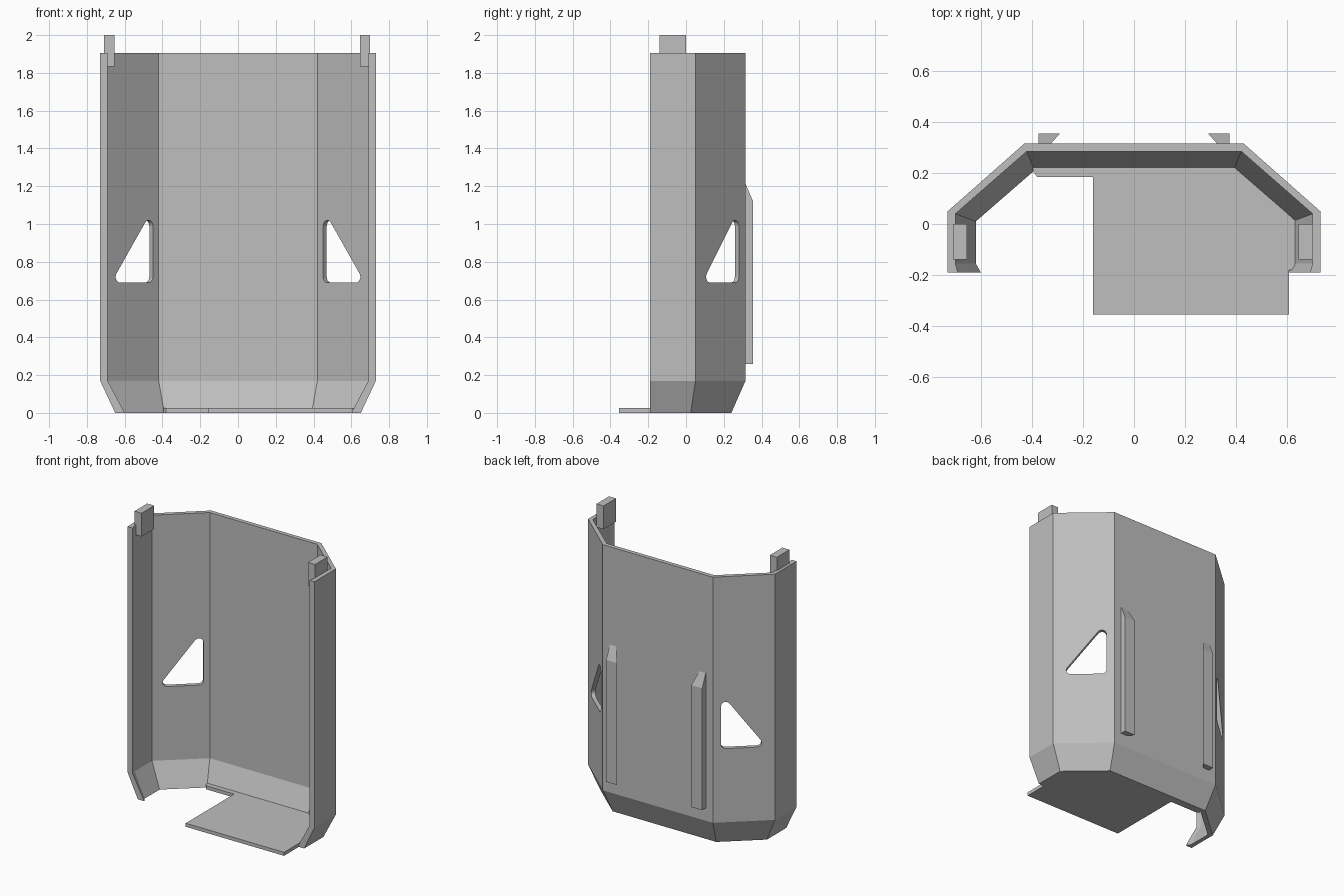
import bpy, bmesh, math
from mathutils import Vector

cube = bpy.data.objects.get("Cube")
if cube:
    bpy.data.objects.remove(cube, do_unlink=True)

grey = bpy.data.materials.new("plain grey")
grey.use_nodes = True
colour = (0.52, 0.52, 0.52, 1)
grey.diffuse_color = colour
grey.node_tree.nodes["Principled BSDF"].inputs["Base Color"].default_value = colour


def loft(name, rings):
    """Solid skinned through matching rings of points, capped at both ends."""
    bm = bmesh.new()
    loops = [[bm.verts.new(p) for p in ring] for ring in rings]
    n = len(loops[0])
    for a, b in zip(loops, loops[1:]):
        for i in range(n):
            j = (i + 1) % n
            bm.faces.new((a[i], a[j], b[j], b[i]))
    bm.faces.new(loops[0][::-1])
    bm.faces.new(loops[-1])
    bmesh.ops.recalc_face_normals(bm, faces=bm.faces)
    mesh = bpy.data.meshes.new(name)
    bm.to_mesh(mesh)
    bm.free()
    obj = bpy.data.objects.new(name, mesh)
    obj.data.materials.append(grey)
    bpy.context.collection.objects.link(obj)
    return obj


def prism(name, outline, z0, z1):
    return loft(name, [[(x, y, z) for x, y in outline] for z in (z0, z1)])


def box(name, x0, x1, y0, y1, z0, z1):
    return prism(name, [(x0, y0), (x1, y0), (x1, y1), (x0, y1)], z0, z1)


def round_corners(points, r, steps=6):
    """Outline with each corner replaced by an arc of radius r."""
    out = []
    for i, p in enumerate(points):
        p = Vector(p)
        a = (Vector(points[i - 1]) - p).normalized()
        b = (Vector(points[(i + 1) % len(points)]) - p).normalized()
        half = a.angle(b) / 2
        centre = p + (a + b).normalized() * r / math.sin(half)
        start = p + a * r / math.tan(half) - centre
        end = p + b * r / math.tan(half) - centre
        for k in range(steps + 1):
            d = start.normalized().slerp(end.normalized(), k / steps)
            out.append(centre + d * r)
    return out


def shell_ring(half, z):
    """Mirror half of the wall section (outer front to back, then inner)."""
    outer, inner = half[:3], half[3:]
    flip = lambda pts: [(-x, y) for x, y in pts]
    ring = outer + flip(outer)[::-1] + flip(inner)[::-1] + inner
    return [(x, y, z) for x, y in ring]


# Wrap-around wall, tucked in at the foot, with a small lip on the front edges
upper = [(0.73, -0.19), (0.73, 0.05), (0.43, 0.315),
         (0.42, 0.285), (0.70, 0.04), (0.70, -0.155), (0.69, -0.19)]
foot = [(0.65, -0.19), (0.65, 0.025), (0.405, 0.24),
        (0.39, 0.21), (0.62, 0.01), (0.62, -0.155), (0.60, -0.19)]
shell = loft("shell_wall", [shell_ring(foot, 0), shell_ring(upper, 0.17),
                            shell_ring(upper, 1.905)])

# Rounded triangular windows cut square through the slanted panels
window = round_corners([(0.053, 0.69), (0.345, 0.69), (0.053, 1.08)], 0.03)
corner = Vector((0.43, 0.315, 0))
along = (Vector((0.73, 0.05, 0)) - corner).normalized()
normal = Vector((-along.y, along.x, 0))
for side in (1, -1):
    rings = []
    for depth in (-0.1, 0.1):
        pts = [corner + along * u + normal * depth + Vector((0, 0, z)) for u, z in window]
        rings.append([(side * p.x, p.y, p.z) for p in pts])
    cutter = loft("window_cutter", rings)
    cutter.hide_render = True
    mod = shell.modifiers.new("window", 'BOOLEAN')
    mod.operation = 'DIFFERENCE'
    mod.solver = 'EXACT'
    mod.object = cutter
    bpy.context.view_layer.objects.active = shell
    bpy.ops.object.modifier_apply(modifier=mod.name)
    bpy.data.objects.remove(cutter, do_unlink=True)

# Floor plate with an open corner, reaching out past the front
prism("floor_plate", [(-0.38, 0.185), (-0.16, 0.185), (-0.16, -0.355), (0.608, -0.355),
                      (0.608, -0.18), (0.63, -0.18), (0.63, 0.015), (0.395, 0.225),
                      (-0.395, 0.225), (-0.395, 0.205)], 0, 0.025)

# Tabs standing above the side walls
box("right_top_tab", -0.71, -0.655, -0.14, 0, 1.835, 2.0)
box("left_top_tab", 0.645, 0.70, -0.14, 0, 1.835, 2.0)

# Back rails, undercut on the inner side and sloped at the top
for side, name in ((1, "left_back_rail"), (-1, "right_back_rail")):
    def section(z_wall, z_face):
        pts = [(0.375, 0.31, z_wall), (0.375, 0.355, z_face),
               (0.29, 0.355, z_face), (0.33, 0.31, z_wall)]
        return [(side * x, y, z) for x, y, z in pts]
    loft(name, [section(0.26, 0.26), section(1.225, 1.12)])
